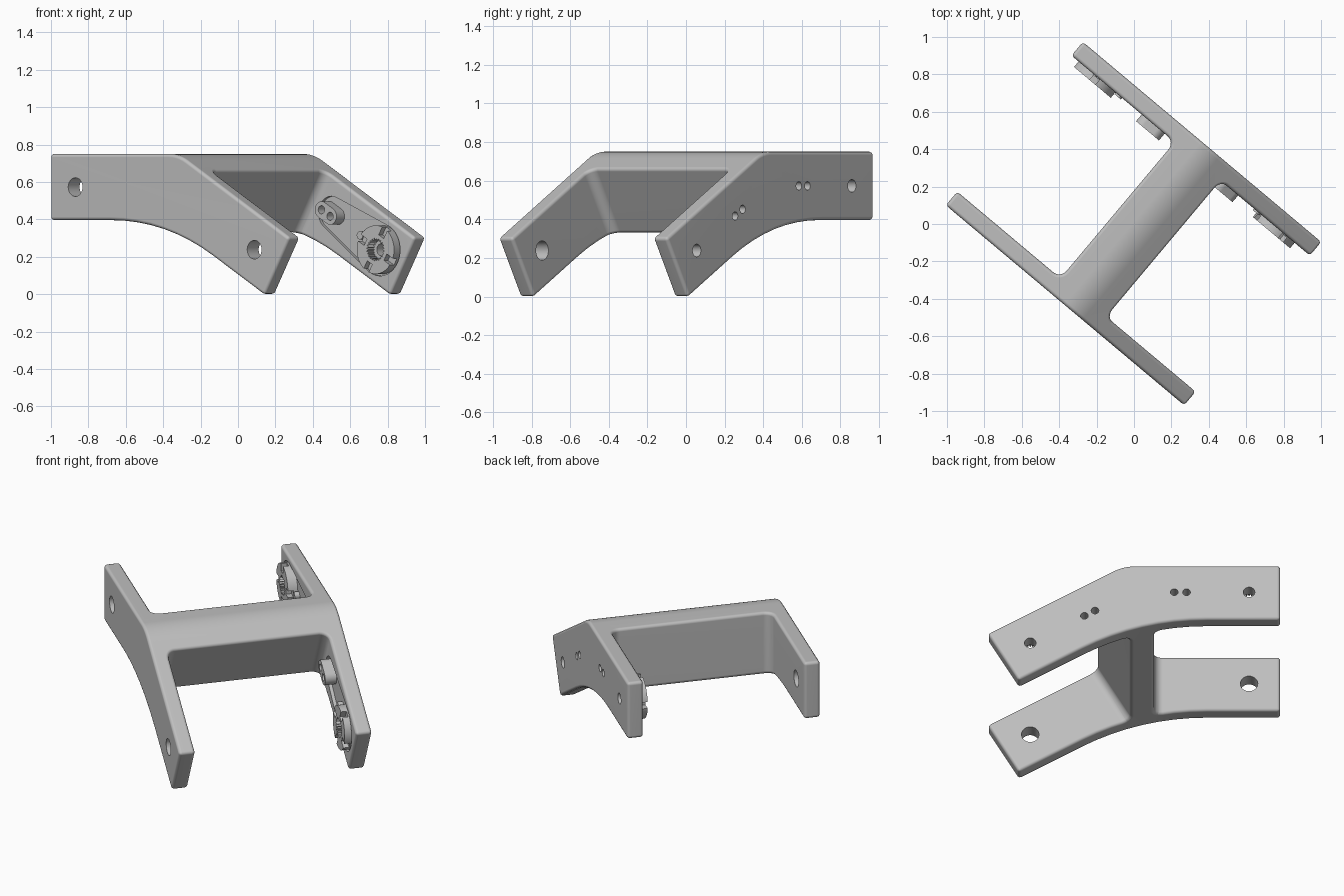
import bpy, bmesh
from math import sin, cos, tan, asin, radians, pi
from mathutils import Matrix, Vector

cube = bpy.data.objects.get("Cube")
if cube:
    bpy.data.objects.remove(cube, do_unlink=True)

grey = bpy.data.materials.new("light grey plastic")
grey.use_nodes = True
COLOUR = (0.52, 0.52, 0.52, 1)
grey.diffuse_color = COLOUR
grey.node_tree.nodes["Principled BSDF"].inputs["Base Color"].default_value = COLOUR

TURN = radians(-40)        # whole frame is turned in plan
BEND = radians(30)         # the second arm drops by this angle
ARM, DEPTH = 0.895, 0.354  # arm length and height
OUT, INN = 0.57, 0.475     # outer and inner faces of the side plates
HUB, PAD = 0.178, 0.57     # distances of the hub and pad from an arm's end
TOP, BEND_X = 0.75, 0.06

level = Matrix.Identity(4)


def arm_frame(origin, along, up):
    axes = Matrix((along, (0, 1, 0), up)).transposed()
    return Matrix.Translation(origin) @ axes.to_4x4()


# Each arm has its own frame: x runs in from its free end, z across the arm
tip_x, tip_z = BEND_X + ARM * cos(BEND), TOP - ARM * sin(BEND)
low_x, low_z = tip_x - DEPTH * sin(BEND), tip_z - DEPTH * cos(BEND)
level_arm = arm_frame((BEND_X - ARM, 0, TOP - DEPTH / 2), (1, 0, 0), (0, 0, 1))
drop_arm = arm_frame(((tip_x + low_x) / 2, 0, (tip_z + low_z) / 2),
                     (-cos(BEND), 0, sin(BEND)), (sin(BEND), 0, cos(BEND)))
ARMS = (("level", level_arm), ("drop", drop_arm))


def arc(cx, cz, r, a0, a1, n):
    return [(cx + r * cos(a0 + (a1 - a0) * i / n), cz + r * sin(a0 + (a1 - a0) * i / n))
            for i in range(n + 1)]


def circle(cx, r, n=32):
    return arc(cx, 0, r, 0, 2 * pi, n)[:-1]


def tapered(x0, r0, x1, r1, n=16):
    """Outline wrapped round two circles."""
    a = pi / 2 - asin((r0 - r1) / (x1 - x0))
    return arc(x0, 0, r0, a, 2 * pi - a, 2 * n) + arc(x1, 0, r1, -a, a, n)


def prism(name, outline, lo, hi, frame=level, axis="Y"):
    """Extrude an outline along Y (side profile) or Z (plan)."""
    bm = bmesh.new()
    if axis == "Y":
        rings = [[(x, y, z) for x, z in outline] for y in (lo, hi)]
    else:
        rings = [[(x, y, z) for x, y in outline] for z in (lo, hi)]
    a, b = [[bm.verts.new(frame @ Vector(p)) for p in ring] for ring in rings]
    bm.faces.new(a[::-1])
    bm.faces.new(b)
    for i in range(len(a)):
        j = i - 1
        bm.faces.new((a[j], a[i], b[i], b[j]))
    bm.normal_update()
    if bm.calc_volume(signed=True) < 0:
        bmesh.ops.reverse_faces(bm, faces=bm.faces[:])
    mesh = bpy.data.meshes.new(name)
    bm.to_mesh(mesh)
    bm.free()
    mesh.materials.append(grey)
    ob = bpy.data.objects.new(name, mesh)
    ob.rotation_euler.z = TURN
    bpy.context.collection.objects.link(ob)
    return ob


cutters = []


def cut(target, *args):
    tool = prism("cutter", *args)
    tool.hide_render = True
    cutters.append(tool)
    mod = target.modifiers.new("cut", "BOOLEAN")
    mod.operation, mod.solver, mod.object = "DIFFERENCE", "EXACT", tool


# Bent side profile, extruded the full width
R_IN, R_OUT = 1.42, 0.25
inner_x = BEND_X - DEPTH * tan(BEND / 2)
low, high = pi / 2 - BEND, pi / 2
profile = [(BEND_X - ARM, TOP), (BEND_X - ARM, TOP - DEPTH)]
profile += arc(inner_x - R_IN * tan(BEND / 2), TOP - DEPTH - R_IN, R_IN, high, low, 8)
profile += [(low_x, low_z), (tip_x, tip_z)]
profile += arc(BEND_X - R_OUT * tan(BEND / 2), TOP - R_OUT, R_OUT, low, high, 6)
frame_body = prism("frame_body", profile, -OUT, OUT)

# Round-cornered pockets leave two side plates and the wedge-shaped cross web
WALL, FIL = 0.72, 0.05
pocket = [(-0.3, -INN)]
pocket += arc(WALL - FIL, FIL - INN, FIL, -pi / 2, 0, 6)
pocket += arc(WALL - FIL, INN - FIL, FIL, 0, pi / 2, 6)
pocket += [(-0.3, INN)]
for _, arm in ARMS:
    cut(frame_body, pocket, -0.5, 0.5, arm, "Z")

# Softened edges
bevel = frame_body.modifiers.new("soft edges", "BEVEL")
bevel.width, bevel.segments = 0.018, 3
bevel.limit_method, bevel.angle_limit = "ANGLE", radians(35)
bevel.use_clamp_overlap = False

parts = [frame_body]
for label, arm in ARMS:
    # Pivot hole in the front plate, horn recess and screw holes in the back one
    cut(frame_body, circle(HUB, 0.05), -0.7, -0.4, arm)
    cut(frame_body, tapered(HUB, 0.14, PAD, 0.09), 0.44, INN + 0.02, arm)
    cut(frame_body, circle(HUB, 0.033), 0.4, 0.7, arm)

    # Horn hub with a toothed bore and four slots
    hub = prism(label + "_horn_hub", circle(HUB, 0.13, 48), 0.437, 0.497, arm)
    teeth = []
    for i in range(48):
        r = 0.062 if i % 2 else 0.05
        teeth.append((HUB + r * cos(pi * i / 24), r * sin(pi * i / 24)))
    cut(hub, teeth, 0.4, 0.488, arm)
    cut(hub, circle(HUB, 0.033), 0.4, 0.6, arm)
    for i in range(4):
        a = i * pi / 2
        slot = [(HUB + x * cos(a) - z * sin(a), x * sin(a) + z * cos(a))
                for x, z in ((0.08, -0.02), (0.16, -0.02), (0.16, 0.02), (0.08, 0.02))]
        cut(hub, slot, 0.4, 0.47, arm)

    # Small locating peg beside the hub
    peg = prism(label + "_horn_peg", circle(HUB + 0.153, 0.022, 20), 0.465, 0.497, arm)

    # Oblong pad with a pair of screw holes through pad and plate
    pad = prism(label + "_horn_pad", tapered(PAD - 0.035, 0.045, PAD + 0.035, 0.045), 0.428, 0.497, arm)
    for side in (-0.035, 0.035):
        for target in (frame_body, pad):
            cut(target, circle(PAD + side, 0.022, 20), 0.4, 0.7, arm)
    parts += [hub, peg, pad]

# Apply modifiers, then shade smooth with sharp edges and flat faces kept
bpy.context.view_layer.update()
for ob in parts:
    bpy.ops.object.select_all(action="DESELECT")
    ob.select_set(True)
    bpy.context.view_layer.objects.active = ob
    bpy.ops.object.convert(target="MESH")
    bpy.ops.object.shade_smooth_by_angle(angle=radians(32))
    weighted = ob.modifiers.new("flat faces", "WEIGHTED_NORMAL")
    weighted.keep_sharp = True
for tool in cutters:
    bpy.data.objects.remove(tool, do_unlink=True)
